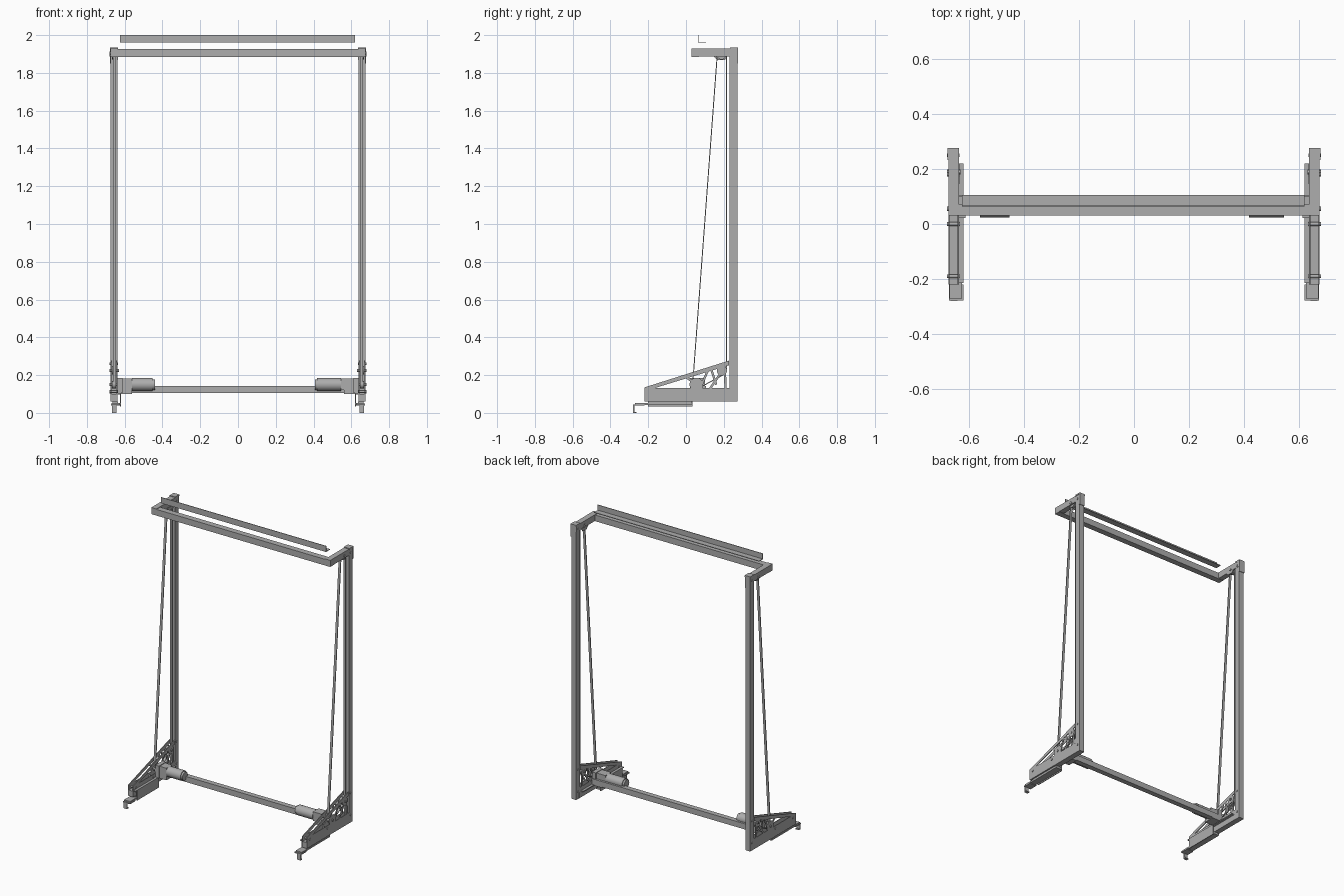
import bpy
import bmesh
import math
from mathutils import Vector

cube = bpy.data.objects.get("Cube")
if cube:
    bpy.data.objects.remove(cube, do_unlink=True)

metal = bpy.data.materials.new("plain_grey_metal")
metal.use_nodes = True
GREY = (0.42, 0.42, 0.42, 1)
metal.diffuse_color = GREY
metal.node_tree.nodes["Principled BSDF"].inputs["Base Color"].default_value = GREY


def finish(name, bm, smooth=False):
    bmesh.ops.recalc_face_normals(bm, faces=bm.faces)
    mesh = bpy.data.meshes.new(name)
    bm.to_mesh(mesh)
    bm.free()
    mesh.materials.append(metal)
    obj = bpy.data.objects.new(name, mesh)
    bpy.context.collection.objects.link(obj)
    if smooth:
        bpy.ops.object.select_all(action="DESELECT")
        obj.select_set(True)
        bpy.context.view_layer.objects.active = obj
        bpy.ops.object.shade_smooth_by_angle(angle=math.radians(40))
    return obj


def prism(name, points, x0, x1):
    """Extrude a (y, z) outline along x."""
    bm = bmesh.new()
    face = bm.faces.new([bm.verts.new((x0, y, z)) for y, z in points])
    ext = bmesh.ops.extrude_face_region(bm, geom=[face])
    moved = [v for v in ext["geom"] if isinstance(v, bmesh.types.BMVert)]
    bmesh.ops.translate(bm, verts=moved, vec=(x1 - x0, 0, 0))
    return finish(name, bm)


def box(name, x, y, z):
    return prism(name, [(y[0], z[0]), (y[1], z[0]), (y[1], z[1]), (y[0], z[1])], *x)


def strut(name, p, q, width, x0, x1):
    """Flat bar between two (y, z) points."""
    p, q = Vector(p), Vector(q)
    d = (q - p).normalized() * width / 2
    n = Vector((-d.y, d.x))
    return prism(name, [p + n, q + n, q - n, p - n], x0, x1)


def disc(name, y, z, radius, x0, x1, sides=32):
    ring = [(y + radius * math.cos(i * math.tau / sides),
             z + radius * math.sin(i * math.tau / sides)) for i in range(sides)]
    bm = bmesh.new()
    a = [bm.verts.new((x0, *p)) for p in ring]
    b = [bm.verts.new((x1, *p)) for p in ring]
    bm.faces.new(a)
    bm.faces.new(b)
    for i in range(sides):
        j = (i + 1) % sides
        bm.faces.new((a[i], a[j], b[j], b[i]))
    return finish(name, bm, True)


# Cross members
box("upper_crossbar", (-0.675, 0.675), (0.03, 0.07), (1.885, 1.927))
box("lower_crossbar", (-0.64, 0.64), (0.07, 0.105), (0.105, 0.143))
prism("top_angle_strip", [(0.063, 1.96), (0.105, 1.96), (0.105, 1.964),
                          (0.067, 1.964), (0.067, 2.0), (0.063, 2.0)], -0.625, 0.62)

IDLER, DRIVE, TOP = (0.19, 0.225), (0.055, 0.15), (0.188, 1.895)

for side, s in (("left", 1), ("right", -1)):
    def span(a, b):
        return (s * a, s * b)

    # Upright frame
    box(side + "_post", span(0.638, 0.675), (0.23, 0.272), (0.06, 1.93))
    box(side + "_top_arm", span(0.637, 0.675), (0.03, 0.272), (1.887, 1.93))
    box(side + "_post_cap", span(0.636, 0.678), (0.232, 0.276), (1.925, 1.935))
    box(side + "_post_back_plate", span(0.638, 0.678), (0.27, 0.276), (1.85, 1.935))
    prism(side + "_pulley_hanger", [(0.145, 1.89), (0.165, 1.868), (0.205, 1.868), (0.22, 1.89)],
          *span(0.634, 0.639))

    # Foot, slide rail and end stop
    box(side + "_foot_beam", span(0.637, 0.675), (-0.22, 0.24), (0.06, 0.1))
    box(side + "_foot_inner_flange", span(0.62, 0.638), (-0.215, 0.22), (0.098, 0.105))
    box(side + "_slide_rail", span(0.625, 0.67), (-0.27, 0.035), (0.042, 0.053))
    box(side + "_rail_spacer", span(0.635, 0.665), (-0.2, 0.03), (0.053, 0.06))
    box(side + "_rail_side_plate", span(0.62, 0.625), (-0.2, 0.035), (0.034, 0.1))
    box(side + "_end_stop_top", span(0.62, 0.672), (-0.278, -0.22), (0.038, 0.045))
    box(side + "_end_stop_lip", span(0.642, 0.668), (-0.28, -0.272), (0.005, 0.045))
    box(side + "_end_stop_toe", span(0.642, 0.668), (-0.28, -0.262), (0, 0.006))

    # Twin truss plates built from struts
    for layer, a, b in (("inner", 0.637, 0.642), ("outer", 0.67, 0.675)):
        x = span(a, b)
        name = f"{side}_{layer}_truss_"
        prism(name + "sloped_rail", [(-0.22, 0.115), (-0.22, 0.135), (0.228, 0.277),
                                     (0.228, 0.252)], *x)
        box(name + "base", x, (-0.22, 0.23), (0.098, 0.132))
        for i, (p, q) in enumerate([((0.0, 0.19), (0.055, 0.15)), ((0.12, 0.235), (0.075, 0.13)),
                                    ((0.125, 0.125), (0.19, 0.22)), ((0.205, 0.24), (0.21, 0.12)),
                                    ((0.13, 0.24), (0.16, 0.15))]):
            strut(f"{name}brace_{i}", p, q, 0.012, *x)
        disc(name + "idler_boss", *IDLER, 0.027, *x)
        disc(name + "drive_boss", *DRIVE, 0.036, *x)

    # Pulleys and axles
    for name, centre, r in (("idler", IDLER, 0.023), ("drive", DRIVE, 0.02), ("top", TOP, 0.024)):
        disc(f"{side}_{name}_pulley", *centre, r, *span(0.645, 0.667))
        disc(f"{side}_{name}_axle", *centre, 0.008, *span(0.63, 0.68), 16)

    # Belt runs
    runs = [((0.214, 0.225), (0.214, 1.89)), ((0.165, 1.89), (0.036, 0.16)),
            ((0.065, 0.13), (0.2, 0.203))]
    for i, (p, q) in enumerate(runs):
        strut(f"{side}_belt_run_{i}", p, q, 0.005, *span(0.646, 0.663))

    # Bolt heads on post, foot and arm
    for i, (y, z) in enumerate([(0.25, 0.26), (0.25, 0.11), (-0.19, 0.113), (0.0, 0.113),
                                (0.25, 1.9), (0.18, 1.905)]):
        disc(f"{side}_bolt_{i}", y, z, 0.007, *span(0.634, 0.679), 12)

# Drive motors with gearboxes
for side, s, start, end in (("left", 1, 0.407, 0.545), ("right", -1, 0.44, 0.56)):
    disc(side + "_motor_body", 0.058, 0.15, 0.034, s * (start + 0.012), s * end)
    disc(side + "_motor_end_cap", 0.058, 0.15, 0.028, s * start, s * (start + 0.013))
    box(side + "_gearbox", (s * end, s * 0.612), (0.03, 0.09), (0.12, 0.182))
    box(side + "_motor_mount", (s * 0.612, s * 0.638), (0.022, 0.1), (0.105, 0.186))
    box(side + "_mount_base", (s * 0.56, s * 0.64), (0.03, 0.105), (0.1, 0.12))
    for y in (0.04, 0.08):
        disc(f"{side}_mount_bolt_{y}", y, 0.17, 0.006, s * 0.606, s * 0.642, 12)
